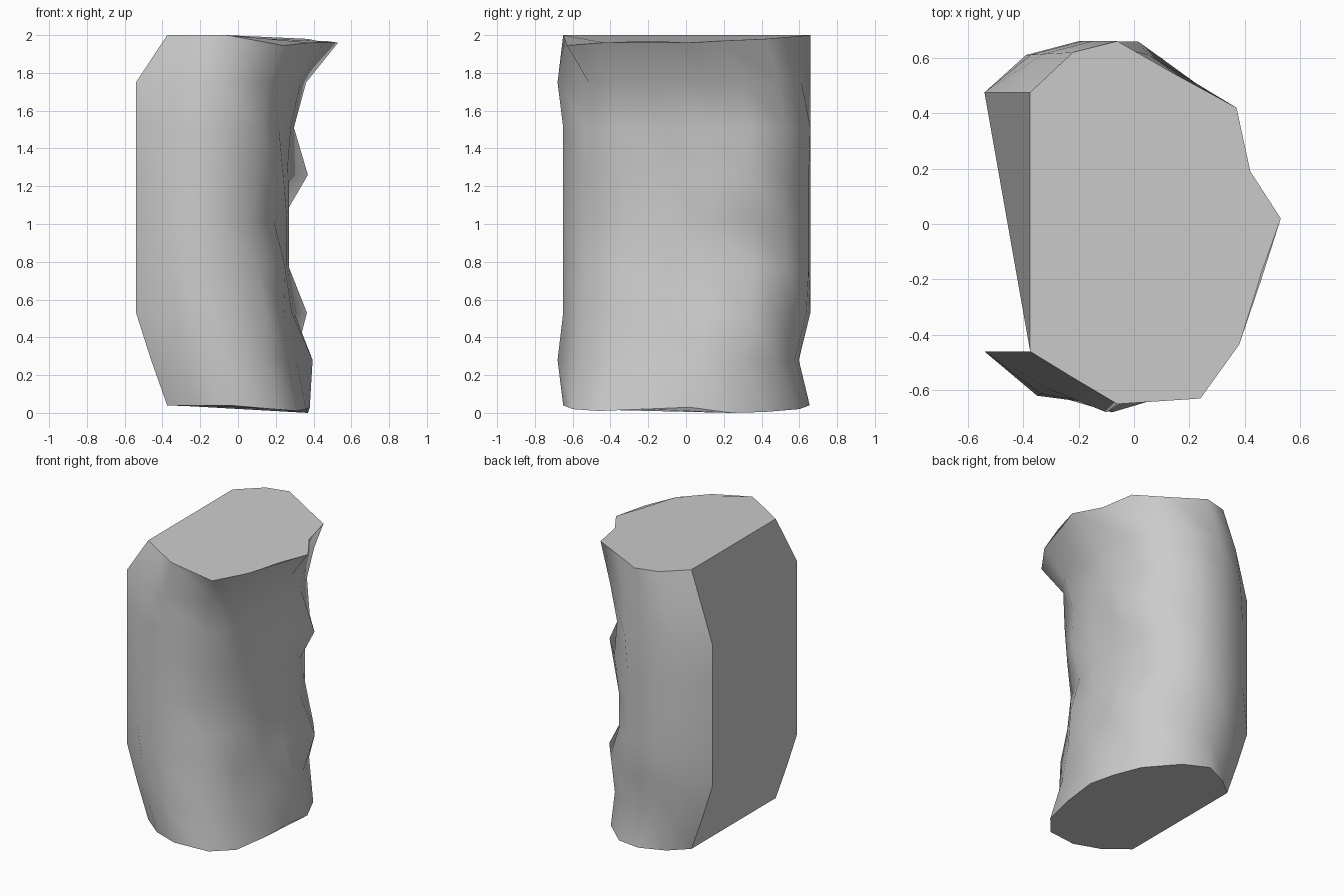
import bpy, bmesh
from mathutils import Vector

if "Cube" in bpy.data.objects:
    bpy.data.objects.remove(bpy.data.objects["Cube"])

# Open cross-sections, running from back left round the right side to front left
TOP = [(-.375, .475), (-.22, .62), (-.06, .66), (.15, .54), (.37, .42), (.42, .19), (.53, .02),
       (.46, -.2), (.38, -.435), (.24, -.63), (-.06, -.65), (-.22, -.555), (-.375, -.46)]
MID = [(-.54, .475), (-.39, .61), (-.2, .66), (0, .65), (.15, .53), (.23, .36), (.27, .12),
       (.26, -.1), (.22, -.33), (.11, -.53), (-.12, -.65), (-.35, -.62), (-.54, -.46)]
LOW = [(-.375, .475), (-.25, .58), (-.085, .655), (.1, .6), (.29, .42), (.37, .24), (.38, .02),
       (.36, -.22), (.31, -.46), (.19, -.6), (-.04, -.65), (-.22, -.585), (-.375, -.46)]
TOP_Z = [2, 2, 2, 1.99, 1.98, 1.97, 1.96, 1.97, 1.96, 1.945, 2, 2, 2]
LOW_Z = [.04, .035, .04, .02, .005, .0, .03, .02, .01, .02, .04, .04, .04]

# Row height, section to blend toward, amount
ROWS = [(.28, LOW, .5), (.53, LOW, .25), (.77, LOW, 0), (1.02, LOW, 0),
        (1.26, LOW, 0), (1.51, TOP, .1), (1.75, TOP, .35)]
# Dents and bulges on the worn side: (row, column) -> shift
BUMPS = {(0, 6): (.07, 0), (0, 2): (0, -.06), (0, 3): (0, -.05), (0, 10): (0, -.03),
         (1, 5): (.1, 0), (1, 4): (.07, -.03), (1, 9): (.02, 0), (2, 8): (.03, 0),
         (3, 8): (-.03, .02), (3, 9): (-.03, 0), (4, 5): (.14, -.04), (4, 4): (.05, -.02),
         (4, 8): (.02, 0), (5, 3): (0, .02), (5, 8): (-.02, 0), (6, 9): (.0, .05),
         (6, 10): (0, -.03), (6, 4): (.02, 0)}


def ring(bm, section, heights):
    return [bm.verts.new((x, y, z)) for (x, y), z in zip(section, heights)]


bm = bmesh.new()
rings = [ring(bm, LOW, LOW_Z)]
for r, (z, end, t) in enumerate(ROWS):
    sec = []
    for c, (m, e) in enumerate(zip(MID, end)):
        p = Vector(m).lerp(Vector(e), t) + Vector(BUMPS.get((r, c), (0, 0)))
        sec.append((p.x, p.y))
    # Corner edges of the flat left side
    back_x = -.46 if r in (0, 6) else -.54
    front_x = -.46 if r == 0 else -.54
    sec[0], sec[-1] = (back_x, .475), (front_x, -.46)
    rings.append(ring(bm, sec, [z] * len(sec)))
rings.append(ring(bm, TOP, TOP_Z))

# Smooth worn surface
for a, b in zip(rings, rings[1:]):
    for i in range(len(a) - 1):
        bm.faces.new((a[i], a[i + 1], b[i + 1], b[i])).smooth = True

# Flat cut faces: bottom, top and left side
bm.faces.new(rings[0])
bm.faces.new(rings[-1])
bm.faces.new([r[0] for r in rings] + [r[-1] for r in reversed(rings)])
bmesh.ops.recalc_face_normals(bm, faces=bm.faces)

mesh = bpy.data.meshes.new("rock_pillar")
bm.to_mesh(mesh)
bm.free()
bpy.context.collection.objects.link(bpy.data.objects.new("rock_pillar", mesh))
